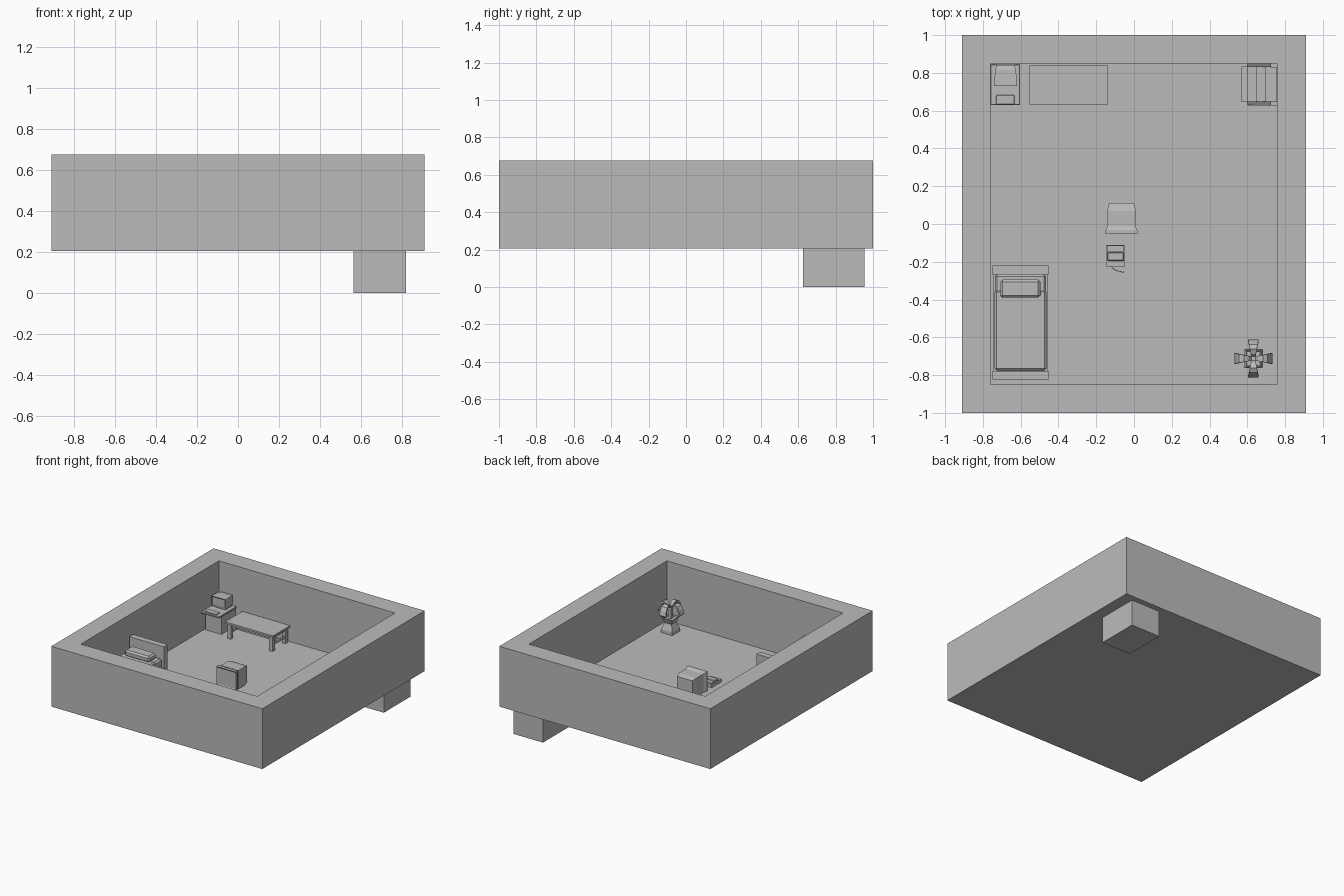
import bpy, bmesh
from math import radians
from mathutils import Matrix, Vector

cube = bpy.data.objects.get("Cube")
if cube:
    bpy.data.objects.remove(cube, do_unlink=True)

grey = bpy.data.materials.new("plain_grey")
grey.use_nodes = True
GREY = (0.5, 0.5, 0.5, 1)
grey.diffuse_color = GREY
grey.node_tree.nodes["Principled BSDF"].inputs["Base Color"].default_value = GREY

FLOOR = 0.21
BASE = 0.206


def finish(name, bm):
    bmesh.ops.recalc_face_normals(bm, faces=bm.faces)
    mesh = bpy.data.meshes.new(name)
    bm.to_mesh(mesh)
    bm.free()
    mesh.materials.append(grey)
    obj = bpy.data.objects.new(name, mesh)
    bpy.context.collection.objects.link(obj)
    return obj


def box(name, x, y, z, bevel=0):
    """Box from (low, high) ranges, optionally with chamfered edges."""
    bm = bmesh.new()
    lo, hi = Vector((x[0], y[0], z[0])), Vector((x[1], y[1], z[1]))
    place = Matrix.Translation((lo + hi) / 2) @ Matrix.Diagonal((*(hi - lo), 1))
    bmesh.ops.create_cube(bm, size=1, matrix=place)
    if bevel:
        bmesh.ops.bevel(bm, geom=bm.edges[:], offset=bevel, segments=1, affect='EDGES')
    return finish(name, bm)


def loft(name, rings):
    """Skin a list of closed point rings and cap both ends."""
    bm = bmesh.new()
    rows = [[bm.verts.new(p) for p in ring] for ring in rings]
    for a, b in zip(rows, rows[1:]):
        for i in range(len(a)):
            j = (i + 1) % len(a)
            bm.faces.new((a[i], a[j], b[j], b[i]))
    bm.faces.new(rows[0])
    bm.faces.new(rows[-1])
    return finish(name, bm)


def upright(x, z, y):
    """Rectangular ring facing the front at depth y."""
    return [(x[0], y, z[0]), (x[1], y, z[0]), (x[1], y, z[1]), (x[0], y, z[1])]


def inset_front(obj, margin, depth):
    """Sink a screen into the front face."""
    bm = bmesh.new()
    bm.from_mesh(obj.data)
    bm.normal_update()
    front = min(bm.faces, key=lambda f: f.calc_center_median().y)
    bmesh.ops.inset_region(bm, faces=[front], thickness=margin, depth=-depth)
    bm.to_mesh(obj.data)
    bm.free()


def cut(obj, cutter):
    mod = obj.modifiers.new("cut", 'BOOLEAN')
    mod.operation = 'DIFFERENCE'
    mod.object = cutter
    bpy.context.view_layer.objects.active = obj
    bpy.ops.object.modifier_apply(modifier=mod.name)
    bpy.data.objects.remove(cutter, do_unlink=True)


# Room shell with a stair opening in the floor, and the well below it
room = box("room_shell", (-.91, .91), (-1, 1), (BASE, .676))
cut(room, box("room_cutter", (-.76, .76), (-.85, .85), (FLOOR, 1)))
cut(room, box("opening_cutter", (.567, .759), (.627, .849), (.1, .3)))
well = box("stair_well", (.565, .82), (.625, .955), (0, BASE))
cut(well, box("well_cutter", (.569, .816), (.629, .951), (.004, .4)))

# Steps going down between two stringers
edges = [.567, .60, .65, .70, .758]
for i, (a, b) in enumerate(zip(edges, edges[1:])):
    box(f"stair_step_{i + 1}", (a, b), (.645, .83), (.004, .17 - .042 * i))
for side, y in (("front", .629), ("back", .83)):
    outline = [(.568, .004), (.725, .004), (.725, .07), (.60, .206), (.568, .206)]
    loft(f"stair_stringer_{side}", [[(x, y + d, z) for x, z in outline] for d in (0, .019)])

# Table
box("table_top", (-.553, -.14), (.63, .842), (.326, .34))
for x in (-.54, -.18):
    box("table_leg", (x, x + .028), (.642, .67), (FLOOR, .326))
    box("table_leg", (x, x + .028), (.802, .83), (FLOOR, .326))
    box("table_side_stretcher", (x + .007, x + .021), (.67, .802), (.25, .266))
    box("table_side_apron", (x + .007, x + .021), (.67, .802), (.305, .326))
for y in (.65, .81):
    box("table_long_apron", (-.512, -.18), (y, y + .012), (.305, .326))
box("table_long_stretcher", (-.519, -.173), (.729, .743), (.25, .266))

# Computer desk
box("desk_pedestal", (-.75, -.613), (.67, .845), (FLOOR, .35))
box("desk_top", (-.76, -.603), (.63, .846), (.35, .364), .003)
box("keyboard", (-.73, -.633), (.633, .682), (.364, .374), .003)
box("monitor_stand", (-.725, -.635), (.75, .83), (.364, .378))
monitor = loft("monitor", [
    upright((-.74, -.62), (.377, .455), .73),
    upright((-.74, -.62), (.377, .455), .75),
    upright((-.735, -.625), (.38, .453), .815),
    upright((-.725, -.635), (.385, .445), .842)])
inset_front(monitor, .01, .005)

# Bed
BED = (-.75, -.453)
box("bed_headboard", BED, (-.267, -.22), (FLOOR, .514))
box("bed_footboard", BED, (-.823, -.777), (FLOOR, .434))
box("bed_frame", (-.745, -.458), (-.777, -.267), (.25, .35))
box("bed_mattress", (-.737, -.465), (-.777, -.267), (.35, .42), .012)
box("bed_blanket", (-.738, -.464), (-.774, -.35), (.33, .426), .01)
box("bed_pillow", (-.708, -.495), (-.39, -.295), (.42, .468), .012)

# Television
screen = loft("television_front", [
    upright((-.15, .018), (FLOOR, .362), -.053),
    upright((-.15, .018), (FLOOR, .362), -.033),
    upright((-.138, .006), (.215, .353), -.01)])
inset_front(screen, .018, .008)
loft("television_back", [
    upright((-.142, .01), (FLOOR, .355), -.01),
    upright((-.142, .01), (FLOOR, .355), .07),
    upright((-.132, 0), (.22, .345), .11)])

# Game console with its cord
box("console_base", (-.145, -.05), (-.228, -.11), (FLOOR, .235))
box("console_rear", (-.142, -.053), (-.145, -.113), (.235, .246))
box("console_lid", (-.142, -.053), (-.195, -.15), (.235, .25), .004)
curve = bpy.data.curves.new("console_cord", 'CURVE')
curve.dimensions = '3D'
curve.bevel_depth = .002
curve.bevel_resolution = 1
path = [(-.12, -.226), (-.105, -.24), (-.08, -.25), (-.045, -.256)]
cord = curve.splines.new('POLY')
cord.points.add(len(path) - 1)
for point, (x, y) in zip(cord.points, path):
    point.co = (x, y, FLOOR + .004, 1)
curve.materials.append(grey)
bpy.context.collection.objects.link(bpy.data.objects.new("console_cord", curve))

# Potted plant with four drooping leaves
PLANT = Vector((.632, -.712, 0))


def square(half, z):
    return [PLANT + Vector((sx * half, sy * half, z))
            for sx, sy in ((-1, -1), (1, -1), (1, 1), (-1, 1))]


loft("plant_pot", [square(.048, FLOOR), square(.048, .235), square(.03, .285),
                   square(.046, .325), square(.04, .325), square(.036, .318)])
loft("plant_trunk", [square(.014, .318), square(.012, .41)])
profile = [(.0, .395, .01), (.025, .43, .014), (.05, .441, .018),
           (.075, .43, .023), (.09, .405, .026), (.1, .37, .028)]
for k in range(4):
    turn = Matrix.Rotation(radians(90 * k), 4, 'Z')
    loft("plant_leaf", [[PLANT + turn @ Vector(p) for p in (
        (r, -w, z), (r, w, z), (r * .9, w, z - .012), (r * .9, -w, z - .012))]
        for r, z, w in profile])
